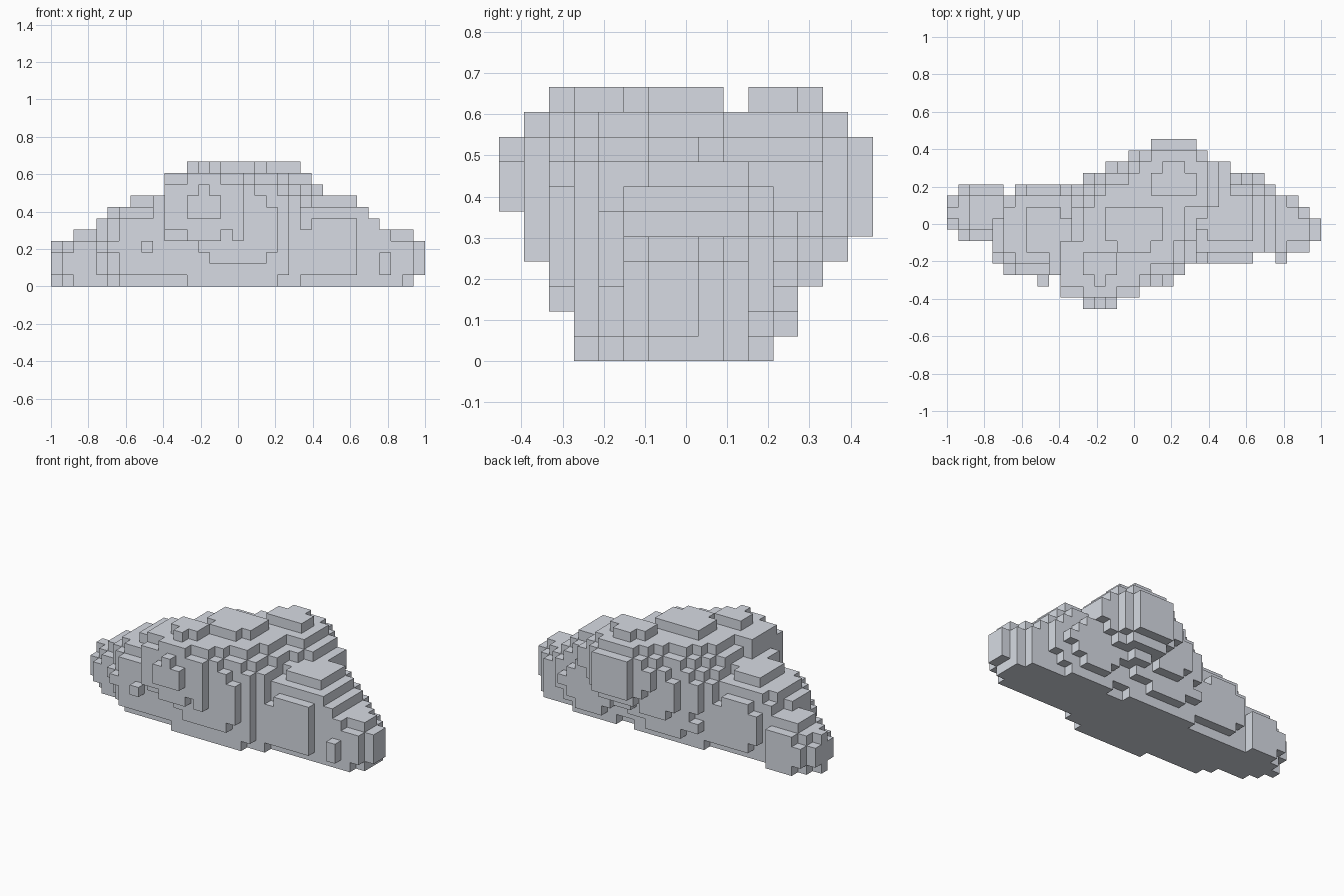
import bpy, bmesh
from mathutils import Vector

cube = bpy.data.objects.get("Cube")
if cube:
    bpy.data.objects.remove(cube, do_unlink=True)

NX, NY, NZ = 33, 15, 11
CELL = 2 / NX

# Puffs of the cloud: centre and radii, counted in cells
PUFFS = {
    "core": ((16, 6.7, 4.8), (6.5, 5.8, 5.63)),
    "base": ((15.5, 6.6, 2.2), (9.5, 4.75, 4.2)),
    "front_puff": ((13, 3.4, 6.55), (4.9, 3.7, 3.8)),
    "back_puff": ((19.5, 10.7, 6.5), (5, 3.85, 3.8)),
    "right_puff": ((8, 6.4, 3), (4.8, 4.45, 4.5)),
    "right_tip": ((3, 8, 1.5), (3.6, 2.7, 3)),
    "left_puff": ((24.3, 7.4, 3), (5.6, 4.2, 4.7)),
    "left_tip": ((29, 6.8, 1.8), (3.6, 3.05, 2.9)),
}


def steps(*runs):
    """Expand (count, value) runs into a stepped outline."""
    return [value for count, value in runs for _ in range(count)]


# Stepped outlines that trim the puffs
height = steps((2, 4), (2, 5), (1, 6), (2, 7), (3, 8), (2, 10), (10, 11),
               (1, 10), (1, 9), (3, 8), (1, 7), (1, 6), (3, 5), (1, 4))
back = steps((1, 9), (4, 10), (1, 9), (6, 10), (2, 11), (2, 12), (2, 13), (4, 14),
             (1, 13), (2, 12), (3, 11), (1, 10), (2, 9), (1, 8), (1, 7))
front = steps((1, 7), (3, 6), (1, 4), (3, 3), (1, 2), (1, 3), (2, 1), (3, 0),
              (2, 1), (3, 2), (1, 3), (6, 4), (2, 5), (1, 4), (2, 5), (1, 6))
underside = steps((1, 6), (1, 4), (1, 2), (8, 0), (1, 1), (1, 3), (1, 4), (1, 5))
side_top = steps((1, 9), (1, 10), (7, 11), (1, 10), (3, 11), (1, 10), (1, 9))


def inside_puff(cell):
    for centre, radii in PUFFS.values():
        if sum(((c - m) / r) ** 2 for c, m, r in zip(cell, centre, radii)) <= 1:
            return True
    return False


def inside_outline(x, y, z):
    return front[x] <= y <= back[x] and underside[y] <= z < min(height[x], side_top[y])


cells = {(x, y, z)
         for x in range(NX) for y in range(NY) for z in range(NZ)
         if inside_outline(x, y, z) and inside_puff((x, y, z))}

# Skin the cells with the exposed block faces only
bm = bmesh.new()
corners = {}


def corner(position):
    key = tuple(round(2 * p) for p in position)
    if key not in corners:
        x, y, z = position
        corners[key] = bm.verts.new(((x - NX / 2) * CELL, (y - NY / 2) * CELL, z * CELL))
    return corners[key]


for cell in cells:
    middle = Vector(cell) + Vector((0.5, 0.5, 0.5))
    for axis in range(3):
        for sign in (-1, 1):
            normal = Vector((0, 0, 0))
            normal[axis] = sign
            if tuple(int(c + n) for c, n in zip(cell, normal)) in cells:
                continue
            u = Vector((0, 0, 0))
            u[(axis + 1) % 3] = 0.5
            v = normal.cross(u)
            centre = middle + normal / 2
            bm.faces.new([corner(centre + a * u + b * v)
                          for a, b in ((-1, -1), (1, -1), (1, 1), (-1, 1))])

mesh = bpy.data.meshes.new("cloud")
bm.to_mesh(mesh)
bm.free()
cloud = bpy.data.objects.new("cloud", mesh)
bpy.context.collection.objects.link(cloud)

# Pale grey cloud colour
colour = (0.68, 0.71, 0.77, 1)
grey = bpy.data.materials.new("pale_grey")
grey.use_nodes = True
grey.diffuse_color = colour
grey.node_tree.nodes["Principled BSDF"].inputs["Base Color"].default_value = colour
mesh.materials.append(grey)
